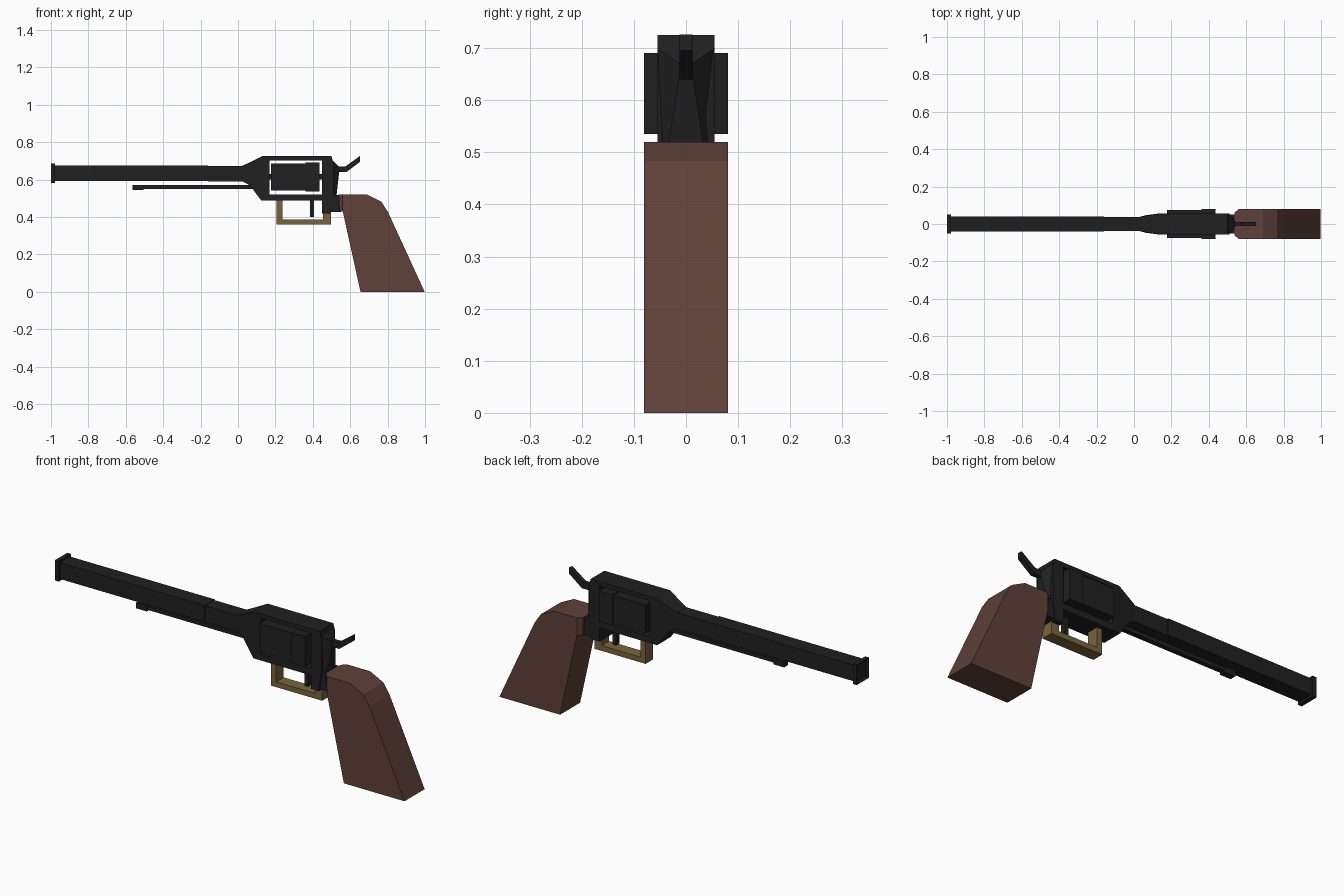
import bpy, bmesh


def material(name, rgb):
    m = bpy.data.materials.new(name)
    m.diffuse_color = (*rgb, 1)
    return m


BLACK = material("gunmetal black", (0.0145, 0.0145, 0.0145))
BROWN = material("brown wood", (0.115, 0.052, 0.041))
BRASS = material("dull brass", (0.19, 0.13, 0.048))


def finish(bm, name, mat):
    bmesh.ops.recalc_face_normals(bm, faces=bm.faces[:])
    me = bpy.data.meshes.new(name)
    bm.to_mesh(me)
    bm.free()
    me.materials.append(mat)
    ob = bpy.data.objects.new(name, me)
    bpy.context.collection.objects.link(ob)
    return ob


def plate(name, mat, pts):
    """Side profile of (x, z, half_width) points, spanned between both sides."""
    bm = bmesh.new()
    left = [bm.verts.new((x, -w, z)) for x, z, w in pts]
    right = [bm.verts.new((x, w, z)) for x, z, w in pts]
    bm.faces.new(left)
    bm.faces.new(right[::-1])
    n = len(pts)
    for i in range(n):
        j = (i + 1) % n
        bm.faces.new((left[j], left[i], right[i], right[j]))
    return finish(bm, name, mat)


def box(name, mat, x0, x1, z0, z1, w):
    return plate(name, mat, [(x0, z0, w), (x1, z0, w), (x1, z1, w), (x0, z1, w)])


# Barrel with a thinner rear section
box("barrel", BLACK, -0.99, -0.16, 0.592, 0.675, 0.041)
box("barrel_rear", BLACK, -0.16, 0.03, 0.59, 0.673, 0.037)

# Muzzle collar with a recessed bore
muzzle = box("muzzle", BLACK, -1.0, -0.978, 0.582, 0.685, 0.05)
bm = bmesh.new()
bm.from_mesh(muzzle.data)
front = min(bm.faces, key=lambda f: f.calc_center_median().x)
bmesh.ops.inset_region(bm, faces=[front], thickness=0.022)
for v in front.verts:
    v.co.x += 0.015
bm.to_mesh(muzzle.data)
bm.free()

# Ejector rod under the barrel
box("ejector_rod", BLACK, -0.52, 0.09, 0.55, 0.57, 0.012)
box("ejector_tip", BLACK, -0.565, -0.505, 0.543, 0.572, 0.016)

# Frame: tapered front, straps around the open window, rear wall
plate("frame_front", BLACK, [
    (0.025, 0.59, 0.037), (0.065, 0.568, 0.047), (0.125, 0.487, 0.055),
    (0.168, 0.487, 0.055), (0.168, 0.725, 0.055), (0.13, 0.725, 0.055),
    (0.025, 0.674, 0.037)])
box("top_strap", BLACK, 0.168, 0.45, 0.703, 0.725, 0.055)
box("bottom_strap", BLACK, 0.168, 0.45, 0.487, 0.52, 0.055)
plate("frame_rear", BLACK, [
    (0.45, 0.418, 0.055), (0.495, 0.418, 0.055), (0.51, 0.52, 0.055),
    (0.51, 0.69, 0.055), (0.50, 0.725, 0.055), (0.45, 0.725, 0.055)])

# Recoil shield: wedge narrowing toward the hammer
plate("recoil_shield", BLACK, [
    (0.49, 0.50, 0.055), (0.525, 0.50, 0.036), (0.542, 0.65, 0.012),
    (0.538, 0.67, 0.012), (0.508, 0.70, 0.055)])
box("frame_tang", BLACK, 0.49, 0.55, 0.427, 0.518, 0.05)

# Boxy cylinder with a wider rear band and its axle
box("cylinder", BLACK, 0.176, 0.365, 0.541, 0.686, 0.075)
box("cylinder_band", BLACK, 0.36, 0.435, 0.535, 0.691, 0.081)
box("cylinder_axle", BLACK, 0.16, 0.46, 0.60, 0.63, 0.016)

# Hammer
plate("hammer", BLACK, [
    (0.51, 0.64, 0.012), (0.58, 0.64, 0.012), (0.652, 0.695, 0.012),
    (0.652, 0.726, 0.012), (0.575, 0.671, 0.012), (0.51, 0.671, 0.012)])

# Trigger and its guard
box("trigger", BLACK, 0.385, 0.405, 0.40, 0.50, 0.014)
plate("trigger_guard", BRASS, [
    (0.207, 0.487, 0.03), (0.207, 0.36, 0.03), (0.497, 0.36, 0.03),
    (0.497, 0.42, 0.03), (0.455, 0.42, 0.03), (0.455, 0.387, 0.03),
    (0.237, 0.387, 0.03), (0.237, 0.487, 0.03)])

# Wooden grip with a narrowed neck
plate("grip", BROWN, [
    (0.56, 0.52, 0.081), (0.56, 0.43, 0.081), (0.655, 0.0, 0.081),
    (0.998, 0.0, 0.081), (0.80, 0.43, 0.081), (0.765, 0.483, 0.081),
    (0.69, 0.52, 0.081)])
plate("grip_neck", BROWN, [
    (0.538, 0.52, 0.06), (0.543, 0.428, 0.06), (0.56, 0.428, 0.081),
    (0.56, 0.52, 0.081)])
